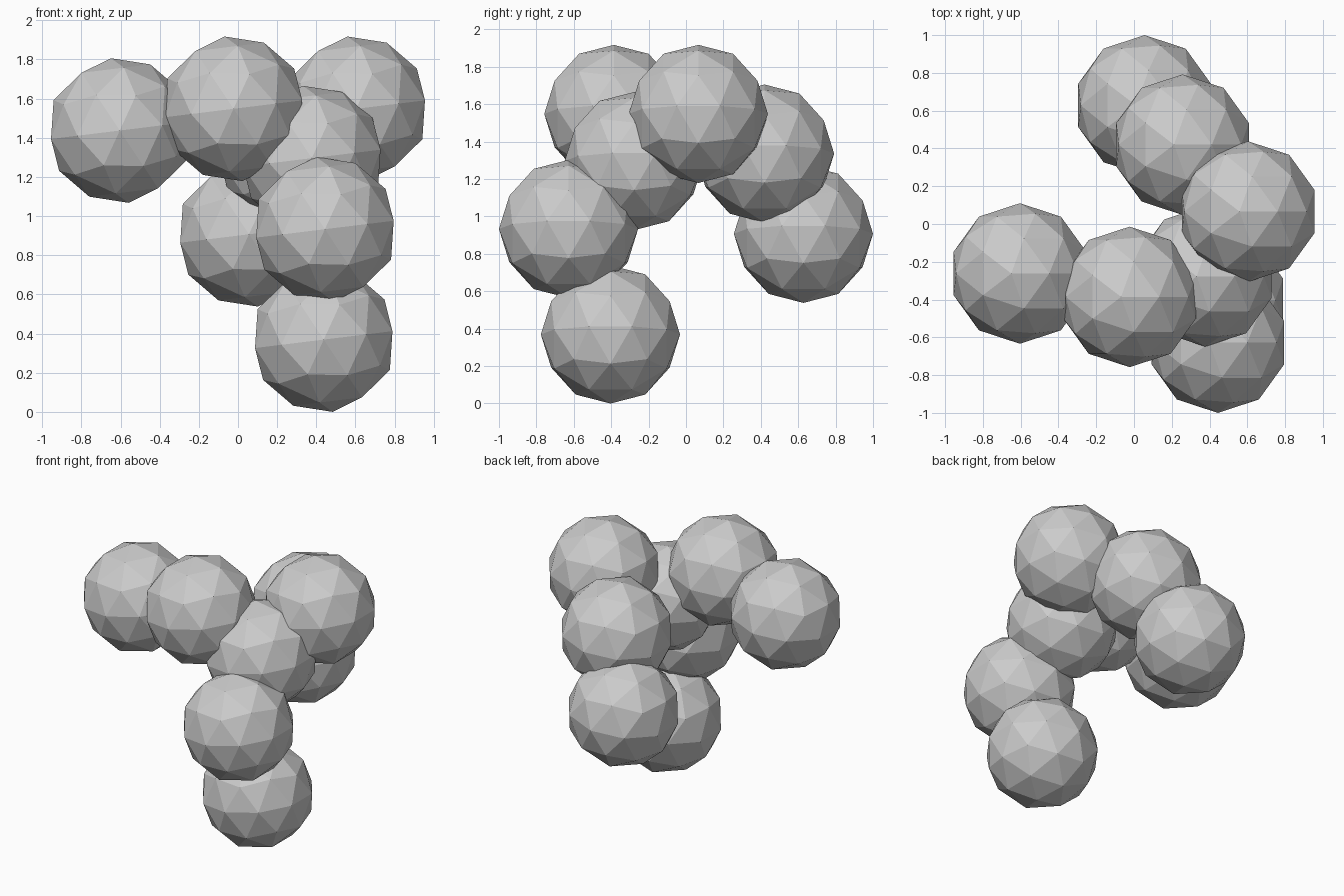
import bpy
from math import radians

if "Cube" in bpy.data.objects:
    bpy.data.objects.remove(bpy.data.objects["Cube"])

RADIUS = 0.372

# Branching chain of equal faceted balls: name and centre
BALLS = [
    ("left_arm_end_ball", (-0.604, -0.262, 1.437)),
    ("left_arm_inner_ball", (-0.023, -0.386, 1.548)),
    ("junction_ball", (0.377, -0.277, 1.296)),
    ("front_leg_upper_ball", (0.444, -0.628, 0.933)),
    ("front_leg_foot_ball", (0.438, -0.404, 0.369)),
    ("right_arm_inner_ball", (0.604, 0.066, 1.548)),
    ("back_arm_middle_ball", (0.257, 0.420, 1.336)),
    ("back_arm_end_ball", (0.056, 0.628, 0.907)),
]


def add_ball(name, centre):
    # 80-sided flat-shaded ball, all tilted slightly the same way
    bpy.ops.mesh.primitive_ico_sphere_add(
        subdivisions=2, radius=RADIUS, location=centre,
        rotation=(0, radians(-7), 0))
    ball = bpy.context.object
    ball.name = name
    bpy.ops.object.shade_flat()


for name, centre in BALLS:
    add_ball(name, centre)
